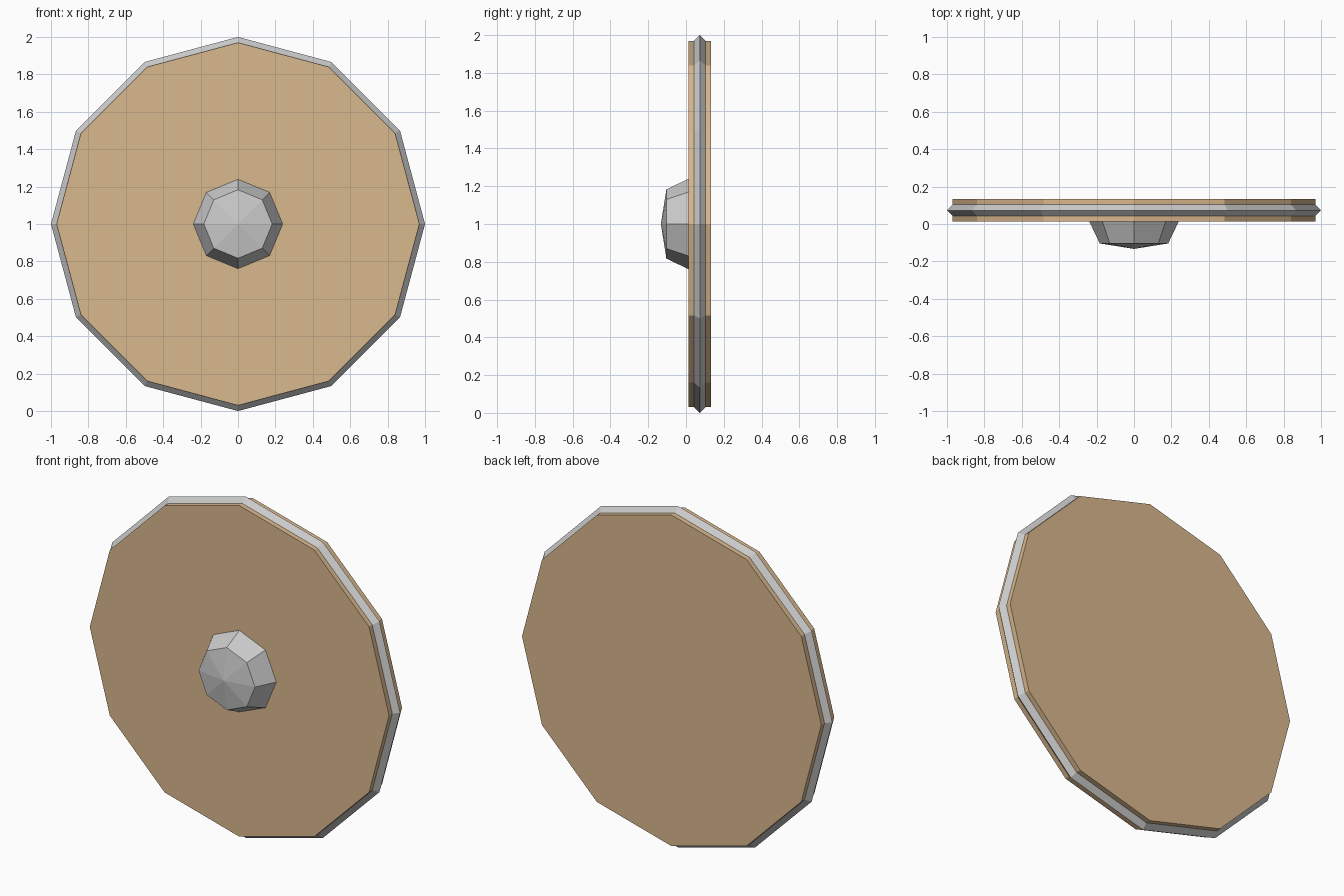
import bpy, bmesh
from math import sin, cos, tau

if "Cube" in bpy.data.objects:
    bpy.data.objects.remove(bpy.data.objects["Cube"])

CENTRE_Z = 1.0


def lathe(name, profile, sides, ring=False):
    """Turn (radius, y) points about the shield's y axis; radius 0 is a pole."""
    bm = bmesh.new()
    rows = []
    for r, y in profile:
        if r == 0:
            rows.append([bm.verts.new((0, y, CENTRE_Z))] * sides)
        else:
            rows.append([bm.verts.new((r * cos(tau * i / sides), y,
                                       CENTRE_Z + r * sin(tau * i / sides)))
                         for i in range(sides)])
    pairs = list(zip(rows, rows[1:]))
    if ring:
        pairs.append((rows[-1], rows[0]))
    else:
        # Flat caps on open ends
        for row in (rows[0], rows[-1]):
            if row[0] is not row[1]:
                bm.faces.new(row)
    for a, b in pairs:
        for i in range(sides):
            j = (i + 1) % sides
            bm.faces.new(dict.fromkeys((a[i], a[j], b[j], b[i])))
    bmesh.ops.recalc_face_normals(bm, faces=bm.faces)
    mesh = bpy.data.meshes.new(name)
    bm.to_mesh(mesh)
    bm.free()
    obj = bpy.data.objects.new(name, mesh)
    bpy.context.collection.objects.link(obj)
    return obj


# Twelve-sided wooden board
board = lathe("shield_board", [(0.97, 0.013), (0.97, 0.133)], 12)
wood = bpy.data.materials.new("wood")
wood.diffuse_color = (0.70, 0.48, 0.27, 1)
wood.use_nodes = True
wood.node_tree.nodes["Principled BSDF"].inputs["Base Color"].default_value = wood.diffuse_color
board.data.materials.append(wood)

# Metal rim with a diamond cross-section, half sunk into the board edge
lathe("metal_rim", [(1.0, 0.073), (0.965, 0.108), (0.93, 0.073), (0.965, 0.038)],
      12, ring=True)

# Eight-sided boss on the front
lathe("centre_boss", [(0.24, 0.015), (0.183, -0.104), (0, -0.133)], 8)
